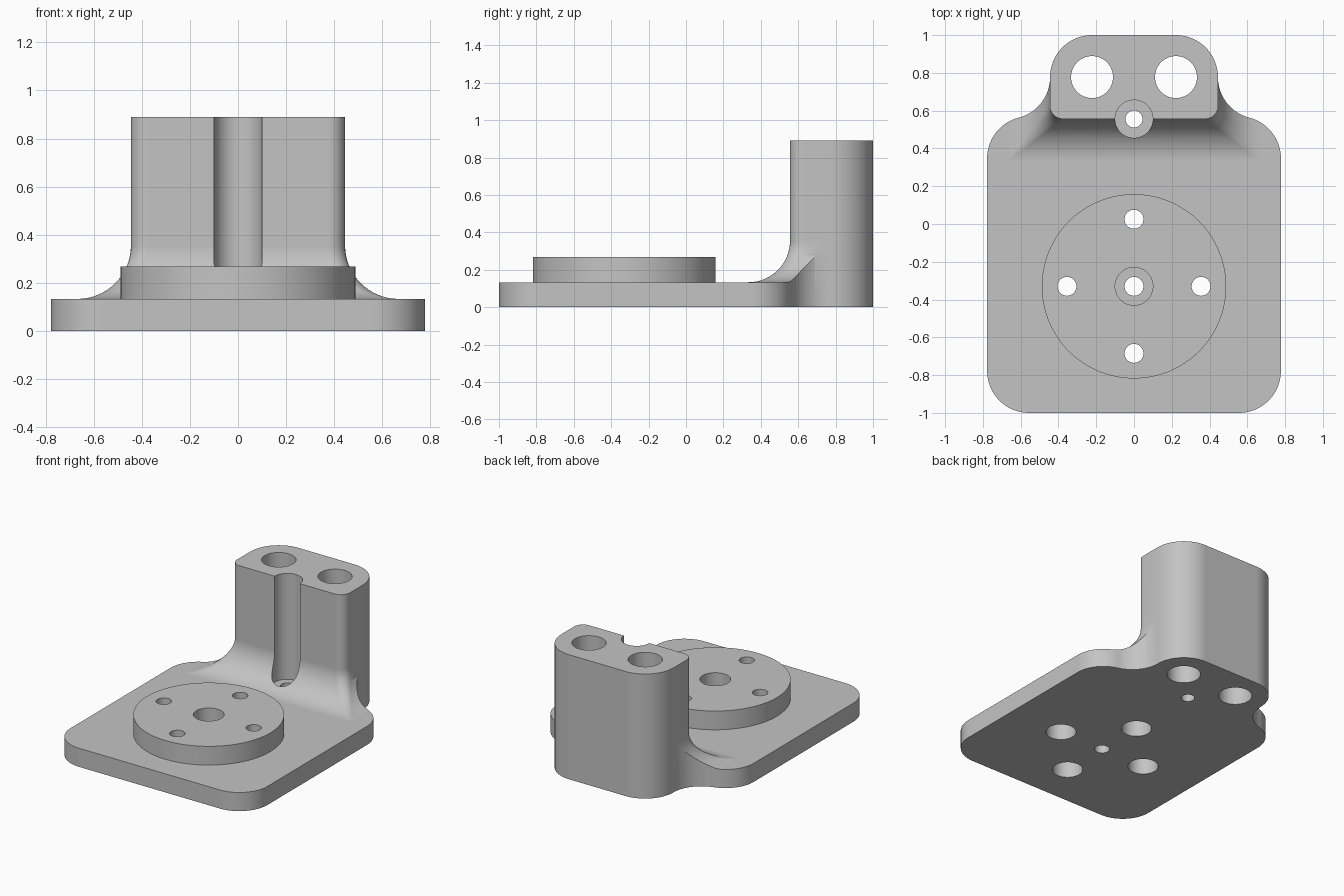
import bpy, bmesh
from math import sin, cos, radians, atan2, degrees, sqrt

cube = bpy.data.objects.get("Cube")
if cube:
    bpy.data.objects.remove(cube, do_unlink=True)

R = 2 / 9              # main radius of corners and fillets
PLATE_TOP, DISC_TOP, POST_TOP = 0.133, 0.267, 0.89
POST_FRONT = 0.556
DISC_Y = -0.33

grey = bpy.data.materials.new("machined_grey")
grey.use_nodes = True
grey.diffuse_color = (0.55, 0.55, 0.55, 1)
grey.node_tree.nodes["Principled BSDF"].inputs["Base Color"].default_value = (0.55, 0.55, 0.55, 1)


def arc(cx, cy, r, a0, a1, n=16):
    angles = [radians(a0 + (a1 - a0) * i / n) for i in range(n + 1)]
    return [(cx + r * cos(a), cy + r * sin(a)) for a in angles]


def loft(name, loops):
    """Closed solid through loops of (points, z) with equal point counts."""
    bm = bmesh.new()
    rings = [[bm.verts.new((x, y, z)) for x, y in pts] for pts, z in loops]
    for low, high in zip(rings, rings[1:]):
        for i in range(len(low)):
            j = (i + 1) % len(low)
            bm.faces.new((low[i], low[j], high[j], high[i]))
    bm.faces.new(rings[0][::-1])
    bm.faces.new(rings[-1])
    bmesh.ops.recalc_face_normals(bm, faces=bm.faces)
    mesh = bpy.data.meshes.new(name)
    bm.to_mesh(mesh)
    bm.free()
    mesh.materials.append(grey)
    obj = bpy.data.objects.new(name, mesh)
    bpy.context.collection.objects.link(obj)
    return obj


def cylinder(name, x, y, r, z0, z1, n=64):
    ring = arc(x, y, r, 0, 360, n)[:-1]
    return loft(name, [(ring, z0), (ring, z1)])


def combine(target, tool, operation):
    mod = target.modifiers.new(operation.lower(), 'BOOLEAN')
    mod.operation, mod.object, mod.solver = operation, tool, 'EXACT'
    bpy.context.view_layer.objects.active = target
    bpy.ops.object.modifier_apply(modifier=mod.name)
    bpy.data.objects.remove(tool, do_unlink=True)


# Footprint: wide plate flowing through a concave neck into the post
neck_y = 1 - R
shoulder_y = neck_y - sqrt((2 * R) ** 2 - (R / 2) ** 2)
plate_x = 2.5 * R
tangent = degrees(atan2(neck_y - shoulder_y, R / 2))
half = arc(plate_x, R - 1, R, -90, 0)
half += arc(plate_x, shoulder_y, R, 0, tangent)
half += arc(3 * R, neck_y, R, 180 + tangent, 180)[1:]
half += arc(R, neck_y, R, 0, 90)[1:]
outline = half + [(-x, y) for x, y in reversed(half)]
bracket = loft("bracket_body", [(outline, 0), (outline, POST_TOP)])


# Height envelope: flat plate, mitred fillet and upright post
def section(w, front, r):
    pts = arc(r - w, front + r, r, 180, 270, 8) + arc(w - r, front + r, r, 270, 360, 8)
    return pts + [(w, 2 + w), (-w, 2 + w)]


loops = [(section(2, -2, 0.1), -0.5), (section(2, -2, 0.1), PLATE_TOP)]
steps = 16
for i in range(steps + 1):
    a = radians(90 * (1 - i / steps))
    d = R * (1 - cos(a))
    loops.append((section(2 * R + 0.001 + d, POST_FRONT - d, max(0.07 * cos(a), 0.002)),
                  PLATE_TOP + R * (1 - sin(a))))
loops.append((loops[-1][0], 2))
combine(bracket, loft("envelope", loops), 'INTERSECT')

# Raised round boss
combine(bracket, cylinder("boss", 0, DISC_Y, 0.488, 0.05, DISC_TOP, 128), 'UNION')

# Counterbored centre hole, open upwards
combine(bracket, cylinder("centre_bore", 0, DISC_Y, 0.1, PLATE_TOP, 1), 'DIFFERENCE')
combine(bracket, cylinder("centre_hole", 0, DISC_Y, 0.05, -1, 1), 'DIFFERENCE')

# Four screw holes, counterbored from below
for dx, dy in ((1, 0), (-1, 0), (0, 1), (0, -1)):
    x, y = 0.355 * dx, DISC_Y + 0.355 * dy
    combine(bracket, cylinder("screw_bore", x, y, 0.1, -1, PLATE_TOP), 'DIFFERENCE')
    combine(bracket, cylinder("screw_hole", x, y, 0.05, -1, 1), 'DIFFERENCE')

# Two through holes in the post
for side in (-1, 1):
    combine(bracket, cylinder("post_hole", side * R, neck_y, R / 2, -1, 2), 'DIFFERENCE')

# Half-round groove in the post front with a small hole at its foot
combine(bracket, cylinder("groove", 0, POST_FRONT, 0.1, PLATE_TOP, 2), 'DIFFERENCE')
combine(bracket, cylinder("groove_hole", 0, POST_FRONT, 0.045, -1, 2), 'DIFFERENCE')

# Smooth curved walls, keep machined edges crisp
bpy.ops.object.select_all(action='DESELECT')
bracket.select_set(True)
bpy.context.view_layer.objects.active = bracket
bpy.ops.object.shade_smooth_by_angle(angle=radians(30))
weighted = bracket.modifiers.new("weighted_normals", 'WEIGHTED_NORMAL')
weighted.keep_sharp = True
